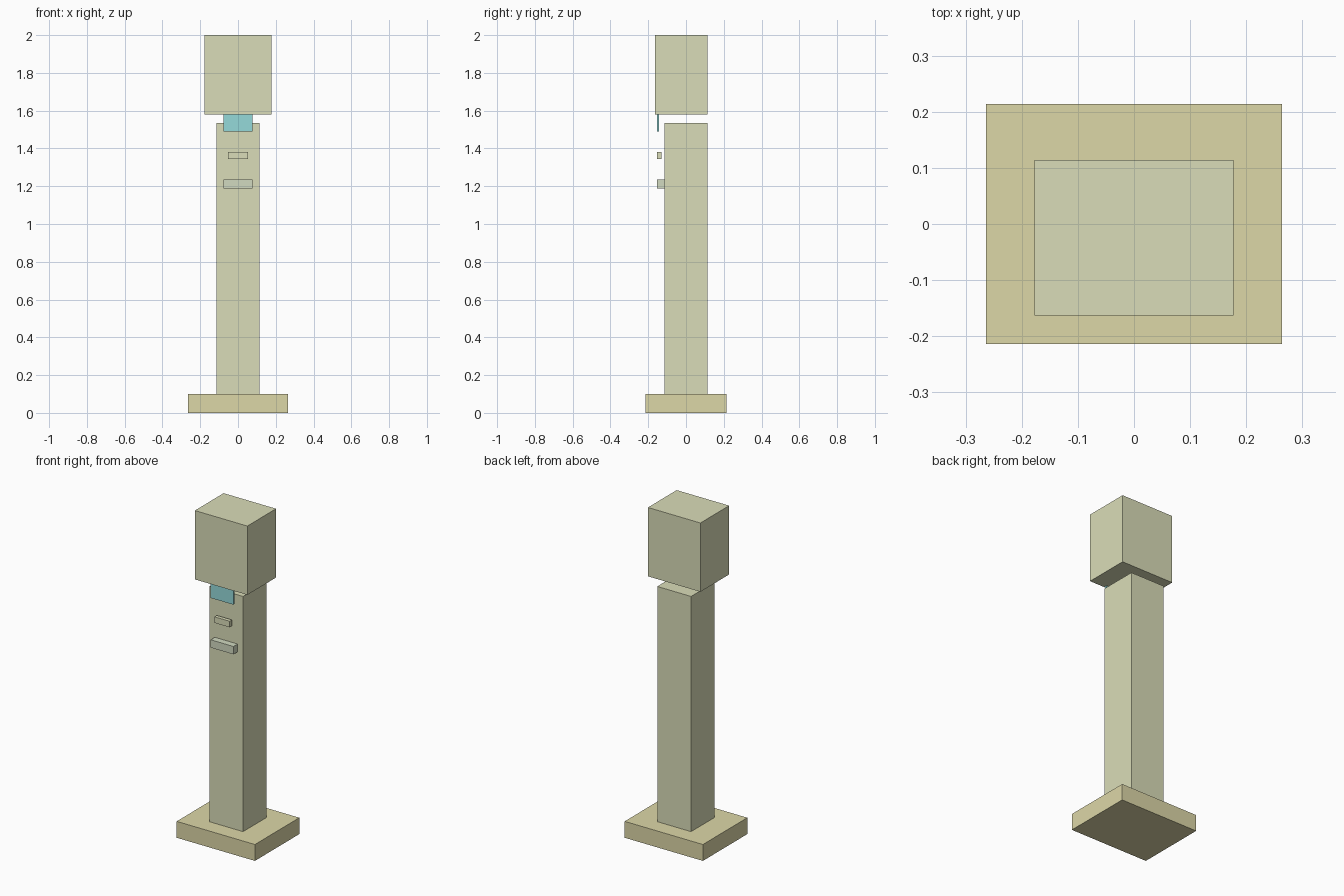
import bpy

if "Cube" in bpy.data.objects:
    bpy.data.objects.remove(bpy.data.objects["Cube"])


def material(name, rgb):
    m = bpy.data.materials.new(name)
    m.diffuse_color = (*rgb, 1.0)
    m.use_nodes = True
    m.node_tree.nodes["Principled BSDF"].inputs["Base Color"].default_value = m.diffuse_color
    return m


def box(name, half_width, y, z, mat):
    """Box centred on x = 0, with given (min, max) ranges in y and z."""
    bpy.ops.mesh.primitive_cube_add(
        size=1, location=(0, (y[0] + y[1]) / 2, (z[0] + z[1]) / 2))
    ob = bpy.context.object
    ob.name = name
    ob.scale = (2 * half_width, y[1] - y[0], z[1] - z[0])
    bpy.ops.object.transform_apply(location=False, rotation=False, scale=True)
    ob.data.materials.append(mat)
    return ob


sand = material("sand", (0.72, 0.68, 0.39))
cream = material("cream", (0.70, 0.72, 0.48))
trim = material("pale_green", (0.64, 0.70, 0.53))
glass = material("pale_blue", (0.30, 0.70, 0.70))

# Foot and post
box("base", 0.264, (-0.214, 0.214), (0.0, 0.10), sand)
box("column", 0.114, (-0.114, 0.114), (0.10, 1.535), cream)

# Head, standing slightly clear of the post
box("head", 0.177, (-0.163, 0.114), (1.58, 2.0), cream)

# Front fittings: display hanging under the head, slot and tray
box("display", 0.077, (-0.154, -0.143), (1.49, 1.582), glass)
box("slot", 0.052, (-0.154, -0.131), (1.345, 1.382), cream)
box("tray", 0.077, (-0.154, -0.114), (1.187, 1.235), trim)
